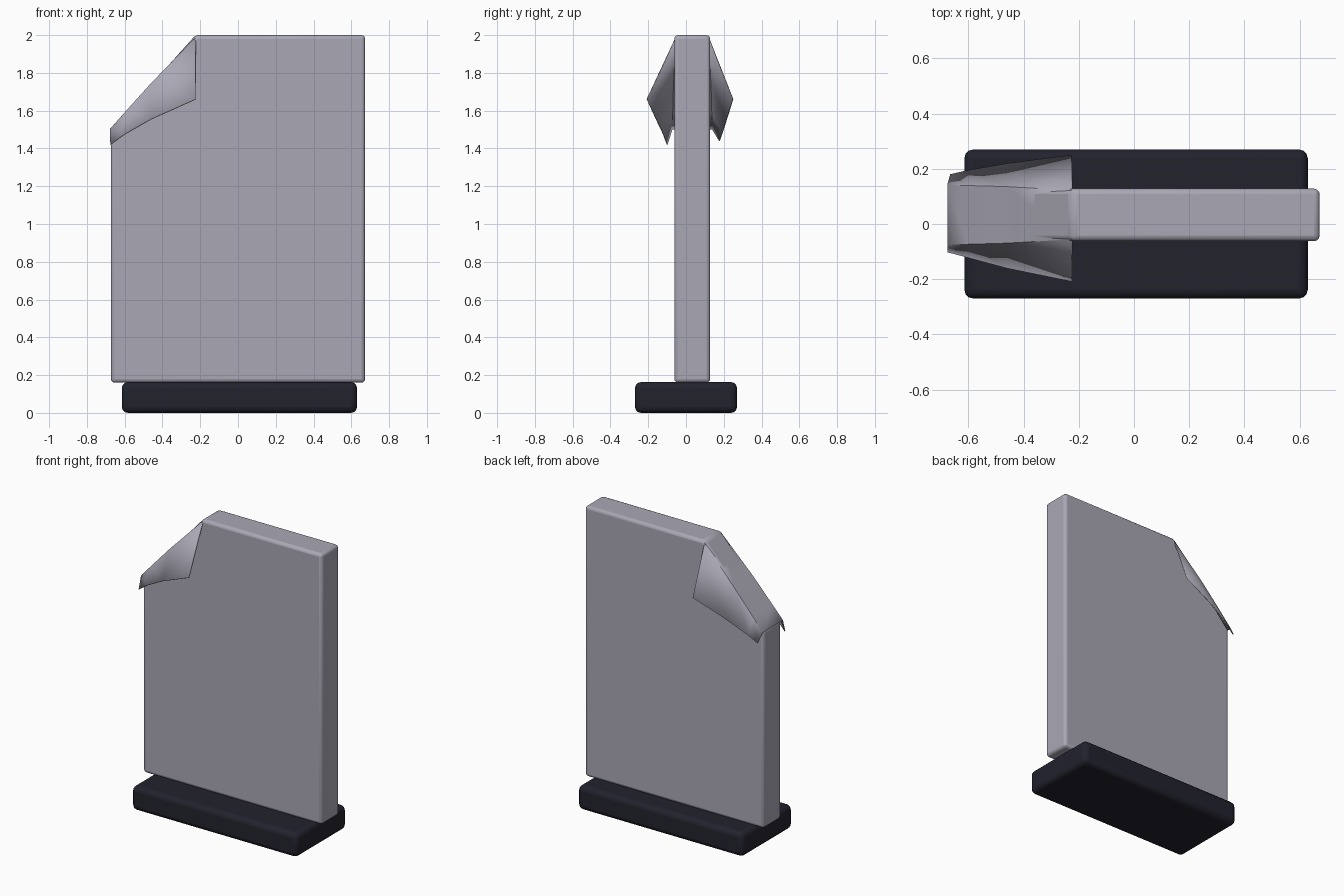
import bpy
import bmesh
import math
from mathutils import Vector

cube = bpy.data.objects.get("Cube")
if cube:
    bpy.data.objects.remove(cube, do_unlink=True)


def material(name, color):
    m = bpy.data.materials.new(name)
    m.use_nodes = True
    m.diffuse_color = color
    m.node_tree.nodes["Principled BSDF"].inputs["Base Color"].default_value = color
    return m


GREY = material("pale_grey", (0.40, 0.39, 0.46, 1))
DARK = material("dark_navy", (0.016, 0.016, 0.027, 1))


def finish(name, bm, mat, bevel=0.0):
    bmesh.ops.recalc_face_normals(bm, faces=bm.faces)
    mesh = bpy.data.meshes.new(name)
    bm.to_mesh(mesh)
    bm.free()
    mesh.materials.append(mat)
    obj = bpy.data.objects.new(name, mesh)
    bpy.context.collection.objects.link(obj)
    if bevel:
        mod = obj.modifiers.new("soft_edges", "BEVEL")
        mod.width = bevel
        mod.segments = 3
    bpy.ops.object.select_all(action="DESELECT")
    obj.select_set(True)
    bpy.context.view_layer.objects.active = obj
    bpy.ops.object.shade_smooth_by_angle(angle=math.radians(35))
    return obj


def prism(name, outline, y0, y1, mat, bevel):
    """Extrude an x-z outline along y."""
    bm = bmesh.new()
    face = bm.faces.new([bm.verts.new((x, y0, z)) for x, z in outline])
    new = bmesh.ops.extrude_face_region(bm, geom=[face])["geom"]
    verts = [v for v in new if isinstance(v, bmesh.types.BMVert)]
    bmesh.ops.translate(bm, verts=verts, vec=(0, y1 - y0, 0))
    return finish(name, bm, mat, bevel)


# Rounded plinth
prism("base", [(-0.615, 0), (0.63, 0), (0.63, 0.163), (-0.615, 0.163)],
      -0.27, 0.27, DARK, 0.032)

# Upright page with a clipped corner
prism("page", [(-0.673, 0.16), (0.673, 0.16), (0.673, 2), (-0.225, 2), (-0.673, 1.5)],
      -0.062, 0.128, GREY, 0.02)

# Folded corner: cross rows from the upper end to the lower end,
# each running front tip, front fold, back fold, back tip
rows = [
    [(-0.225, -0.206, 1.66), (-0.225, -0.055, 1.985), (-0.225, 0.121, 1.985), (-0.225, 0.248, 1.66)],
    [(-0.46, -0.158, 1.555), (-0.46, -0.068, 1.742), (-0.46, 0.134, 1.742), (-0.46, 0.217, 1.56)],
    [(-0.60, -0.120, 1.475), (-0.60, -0.072, 1.587), (-0.60, 0.138, 1.587), (-0.60, 0.193, 1.485)],
    [(-0.675, -0.100, 1.42), (-0.675, -0.074, 1.502), (-0.675, 0.140, 1.502), (-0.665, 0.178, 1.44)],
]
bm = bmesh.new()
grid = [[bm.verts.new(Vector(p)) for p in row] for row in rows]
for a, b in zip(grid, grid[1:]):
    for i in range(3):
        bm.faces.new((a[i], a[i + 1], b[i + 1], b[i]))
fold = finish("folded_corner", bm, GREY)
sheet = fold.modifiers.new("sheet", "SOLIDIFY")
sheet.thickness = 0.006
sheet.offset = 0
